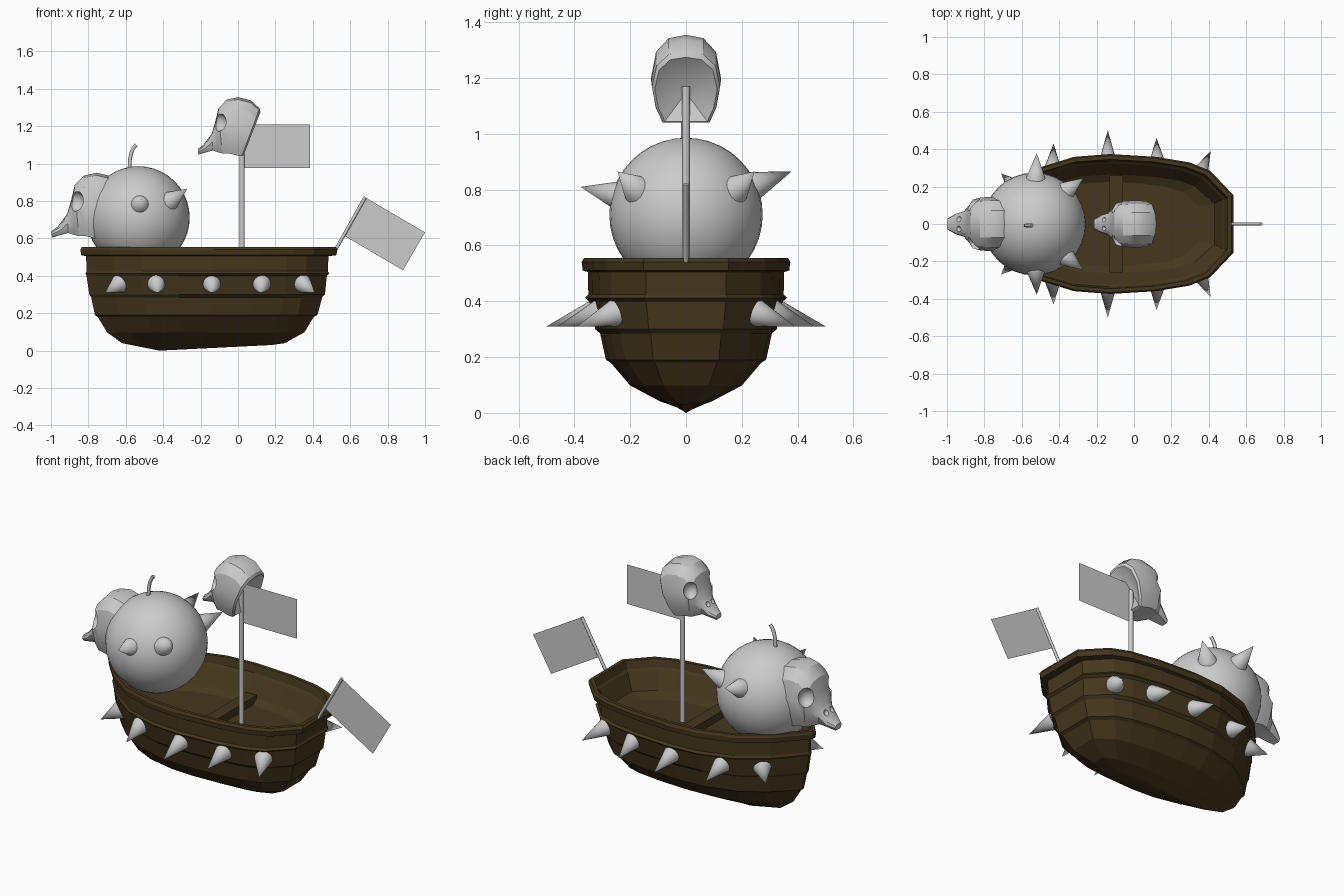
import bpy, bmesh, math
from mathutils import Vector

if "Cube" in bpy.data.objects:
    bpy.data.objects.remove(bpy.data.objects["Cube"])

wood = bpy.data.materials.new("dark_wood")
wood.diffuse_color = (0.06, 0.038, 0.013, 1)
wood.use_nodes = True
wood.node_tree.nodes["Principled BSDF"].inputs["Base Color"].default_value = wood.diffuse_color


def make(name, verts, faces, mat=None, smooth=None):
    me = bpy.data.meshes.new(name)
    me.from_pydata([tuple(v) for v in verts], [], faces)
    bm = bmesh.new()
    bm.from_mesh(me)
    bmesh.ops.recalc_face_normals(bm, faces=bm.faces)
    bm.to_mesh(me)
    bm.free()
    ob = bpy.data.objects.new(name, me)
    bpy.context.collection.objects.link(ob)
    return finish(ob, name, mat, smooth)


def finish(ob, name, mat=None, smooth=None):
    ob.name = name
    if mat:
        ob.data.materials.append(mat)
    if smooth:
        bpy.ops.object.select_all(action='DESELECT')
        ob.select_set(True)
        bpy.context.view_layer.objects.active = ob
        bpy.ops.object.shade_smooth_by_angle(angle=math.radians(smooth))
    return ob


def bridge(rings):
    n = len(rings[0])
    verts = [v for r in rings for v in r]
    faces = [(k * n + i, k * n + (i + 1) % n, (k + 1) * n + (i + 1) % n, (k + 1) * n + i)
             for k in range(len(rings) - 1) for i in range(n)]
    return verts, faces


def cone(name, a, b, r1, r2=0.0, sides=16):
    a, b = Vector(a), Vector(b)
    d = b - a
    bpy.ops.mesh.primitive_cone_add(vertices=sides, radius1=r1, radius2=r2, depth=d.length,
                                    location=(a + b) / 2,
                                    rotation=d.to_track_quat('Z', 'Y').to_euler())
    return finish(bpy.context.object, name, smooth=40)


# Hull: one plan outline lofted through plank steps, rolled rim and inside deck
plan = [(0, .03), (.04, .2), (.11, .48), (.23, .79), (.38, .96), (.52, 1),
        (.7, .96), (.83, .88), (.91, .76), (1, .41)]
levels = [  # z, half width, bow x, stern x
    (.0, .012, -.42, .18), (.04, .09, -.62, .25), (.098, .2, -.7, .355), (.18, .27, -.75, .405),
    (.19, .287, -.765, .425), (.285, .308, -.785, .45), (.3, .325, -.795, .465), (.4, .348, -.81, .475),
    (.412, .362, -.815, .488), (.425, .35, -.81, .48), (.505, .352, -.812, .484), (.51, .37, -.838, .525),
    (.54, .374, -.843, .532), (.555, .366, -.835, .522), (.555, .346, -.81, .5), (.51, .336, -.8, .485),
    (.5, .325, -.79, .475), (.405, .265, -.72, .43), (.38, .225, -.66, .35)]
rings = []
for z, w, x0, x1 in levels:
    side = [(x0 + (x1 - x0) * u, w * h, z + (.03 * u if z == 0 else 0)) for u, h in plan]
    rings.append(side + [(x, -y, h) for x, y, h in reversed(side)])
verts, faces = bridge(rings)
n = len(rings[0])
faces += [tuple(range(n)), tuple(range(len(verts) - n, len(verts)))]
make("hull", verts, faces, wood)

# Seat plank
bpy.ops.mesh.primitive_cube_add(size=1, location=(-.095, 0, .402))
bpy.context.object.scale = (.07, .52, .045)
finish(bpy.context.object, "seat", wood)

# Hull spikes, mirrored to both sides
for s in (-1, 1):
    for bx, by, tx, ty in [(-.635, .195, -.71, .27), (-.435, .285, -.43, .43), (-.14, .325, -.14, .5),
                           (.125, .31, .12, .46), (.345, .255, .41, .39)]:
        cone("hull_spike", (bx, s * by, .357), (tx, s * ty, .31), .05)

# Bomb with fuse and spikes
bpy.ops.mesh.primitive_uv_sphere_add(segments=32, ring_count=20, radius=.275, location=(-.533, 0, .711))
finish(bpy.context.object, "bomb", smooth=60)
for s, z in ((-1, .81), (1, .865)):
    cone("bomb_spike", (-.525, s * .245, z - .03 - (.02 if s > 0 else 0)), (-.52, s * .378, z), .052)
    cone("bomb_spike", (-.365, s * .175, .80), (-.272, s * .245, .865), .054)

cu = bpy.data.curves.new("fuse", 'CURVE')
cu.dimensions = '3D'
cu.bevel_depth = .01
cu.bevel_resolution = 2
cu.use_fill_caps = True
sp = cu.splines.new('POLY')
path = [(-.58, .97), (-.578, 1.02), (-.57, 1.06), (-.558, 1.085), (-.545, 1.1)]
sp.points.add(len(path) - 1)
for p, (x, z) in zip(sp.points, path):
    p.co = (x, -.008, z, 1)
bpy.context.collection.objects.link(bpy.data.objects.new("fuse", cu))

# Mast, stern pole and two flags
cone("mast", (.022, 0, .37), (.022, 0, 1.17), .014, .014, 12)
cone("stern_pole", (.525, 0, .545), (.68, 0, .82), .009, .009, 10)
for name, pts in (("mast_flag", [(.03, .977), (.386, .977), (.386, 1.21), (.03, 1.21)]),
                  ("stern_flag", [(.683, .818), (1.0, .632), (.882, .43), (.565, .616)])):
    make(name, [(x, 0, z) for x, z in pts], [(0, 1, 2, 3)])

# Skull: cross-sections from the hollow back to the snout
stations = [  # top x, z, bottom x, z, half width
    (.12, 1.275, .03, 1.045, .112), (.115, 1.295, .02, 1.04, .122), (.07, 1.338, .0, 1.042, .125),
    (.0, 1.355, -.03, 1.05, .125), (-.06, 1.342, -.055, 1.055, .122), (-.105, 1.295, -.085, 1.055, .112),
    (-.12, 1.23, -.105, 1.06, .085), (-.14, 1.16, -.135, 1.07, .058), (-.185, 1.1, -.165, 1.062, .047),
    (-.215, 1.078, -.212, 1.048, .026)]
shape = [(0, 0), (.04, .5), (.2, .86), (.5, 1), (.8, .88), (1, .68), (1, 0)]
rings = []
for tx, tz, bx, bz, w in stations:
    half = [(tx + (bx - tx) * s, w * h, tz + (bz - tz) * s) for s, h in shape]
    rings.append(half + [(x, -y, z) for x, y, z in reversed(half[1:-1])])
verts, faces = bridge(rings)
n = len(rings[0])
verts.append((.0, 0, 1.147))
faces += [(i, (i + 1) % n, len(verts) - 1) for i in range(n)]
faces.append(tuple(range(len(verts) - 1 - n, len(verts) - 1)))
skull = make("mast_skull", verts, faces)

# Eye sockets and nostrils cut out
cutters = []
for s in (-1, 1):
    for loc, r in (((-.1, s * .098, 1.22), .042), ((-.165, s * .024, 1.135), .016)):
        bpy.ops.mesh.primitive_ico_sphere_add(subdivisions=2, radius=r, location=loc)
        c = bpy.context.object
        c.name = "socket_cutter"
        c.scale.z = 1.2
        c.hide_render = True
        cutters.append(c)
        m = skull.modifiers.new("socket", 'BOOLEAN')
        m.operation = 'DIFFERENCE'
        m.object = c
bpy.context.view_layer.update()
mesh = bpy.data.meshes.new_from_object(skull.evaluated_get(bpy.context.evaluated_depsgraph_get()))
skull.modifiers.clear()
skull.data = mesh
for c in cutters:
    bpy.data.objects.remove(c)
finish(skull, "mast_skull", smooth=30)

# Larger copy of the skull on the bow
bow = bpy.data.objects.new("bow_skull", skull.data)
bow.scale = (1.13, 1.16, 1.13)
bow.location = (-.755, 0, -.58)
bpy.context.collection.objects.link(bow)
